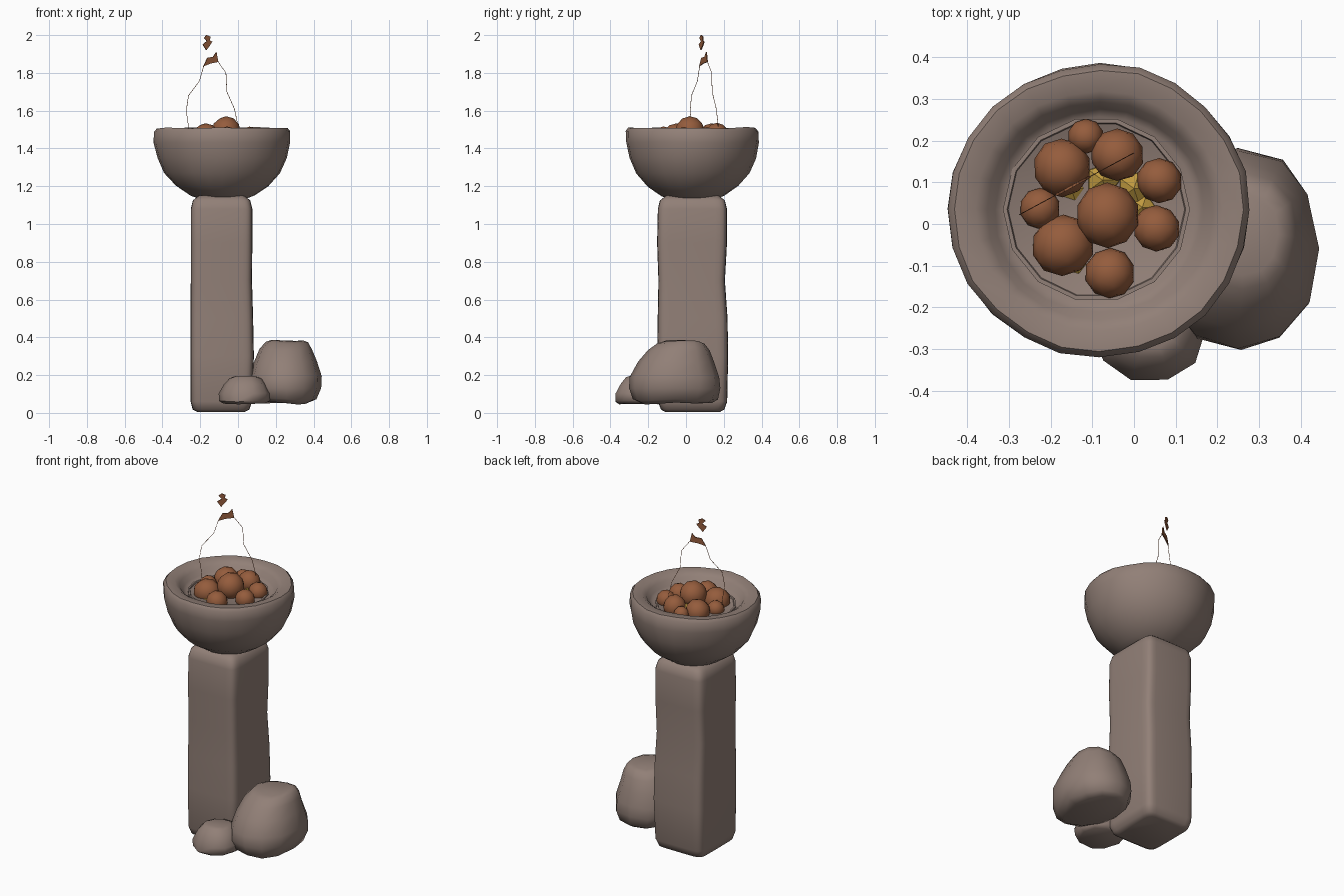
import bpy, bmesh, math
from mathutils import Vector, noise


def material(name, rgb):
    m = bpy.data.materials.new(name)
    m.diffuse_color = (*rgb, 1)
    return m


STONE = material("grey brown stone", (0.285, 0.214, 0.184))
COAL = material("burnt orange coal", (0.30, 0.108, 0.046))
GLOW = material("golden ember", (0.52, 0.32, 0.05))


def finish(bm, name, mat, angle=50, rough=0.0):
    if rough:
        for v in bm.verts:
            v.co += noise.noise_vector(v.co * 6) * rough
    bmesh.ops.recalc_face_normals(bm, faces=bm.faces)
    me = bpy.data.meshes.new(name)
    bm.to_mesh(me)
    bm.free()
    me.materials.append(mat)
    ob = bpy.data.objects.new(name, me)
    bpy.context.collection.objects.link(ob)
    bpy.ops.object.select_all(action='DESELECT')
    ob.select_set(True)
    bpy.context.view_layer.objects.active = ob
    bpy.ops.object.shade_smooth_by_angle(angle=math.radians(angle))
    return ob


def loft(name, rings, mat, segs, power=2.0, angle=50, rough=0.0):
    """Stack of superellipse rings (z, centre x, centre y, radius x, radius y)."""
    bm = bmesh.new()
    loops = []
    for z, cx, cy, rx, ry in rings:
        loop = []
        for i in range(segs):
            a = 2 * math.pi * i / segs
            c, s = math.cos(a), math.sin(a)
            px = math.copysign(abs(c) ** (2 / power), c)
            py = math.copysign(abs(s) ** (2 / power), s)
            loop.append(bm.verts.new((cx + rx * px, cy + ry * py, z)))
        loops.append(loop)
    for a, b in zip(loops, loops[1:]):
        for i in range(segs):
            j = (i + 1) % segs
            bm.faces.new((a[i], a[j], b[j], b[i]))
    bm.faces.new(loops[0][::-1])
    bm.faces.new(loops[-1])
    return finish(bm, name, mat, angle, rough)


# Square pillar, softly rounded and slightly pinched at the middle
loft("pillar", [
    (0.005, -0.09, 0.035, 0.125, 0.145), (0.018, -0.09, 0.035, 0.15, 0.168),
    (0.06, -0.088, 0.035, 0.163, 0.183), (0.3, -0.084, 0.036, 0.168, 0.187),
    (0.5, -0.086, 0.035, 0.166, 0.185), (0.7, -0.088, 0.03, 0.162, 0.176),
    (0.9, -0.087, 0.032, 0.163, 0.185), (1.08, -0.087, 0.034, 0.163, 0.183),
    (1.125, -0.087, 0.034, 0.152, 0.172), (1.15, -0.087, 0.034, 0.12, 0.14),
], STONE, 32, power=8)

# Bowl with thick rim and shallow floor
BOWL = [(0.10, 1.125), (0.17, 1.15), (0.245, 1.2), (0.307, 1.27), (0.343, 1.35),
        (0.36, 1.43), (0.36, 1.49), (0.345, 1.508), (0.295, 1.506),
        (0.268, 1.488), (0.25, 1.46), (0.23, 1.445)]
loft("bowl", [(z, -0.083, 0.033, r, r * 0.975) for r, z in BOWL],
     STONE, 24, rough=0.007)

# Ash bed: thin raised disc inside the bowl
loft("ash_bed", [(1.42, -0.09, 0.035, 0.224, 0.222), (1.452, -0.09, 0.035, 0.224, 0.222),
                 (1.452, -0.09, 0.035, 0.214, 0.212), (1.44, -0.09, 0.035, 0.21, 0.208)],
     STONE, 14, angle=30)

# Boulders at the foot
loft("large_rock", [
    (0.05, 0.25, -0.055, 0.12, 0.19), (0.07, 0.25, -0.06, 0.165, 0.225),
    (0.13, 0.25, -0.06, 0.19, 0.24), (0.19, 0.25, -0.06, 0.192, 0.235),
    (0.27, 0.25, -0.05, 0.168, 0.20), (0.335, 0.255, -0.035, 0.137, 0.165),
    (0.37, 0.26, -0.025, 0.108, 0.13), (0.38, 0.26, -0.02, 0.08, 0.10),
], STONE, 12, power=2.2, rough=0.012)
loft("small_rock", [
    (0.045, 0.035, -0.25, 0.11, 0.11), (0.06, 0.035, -0.25, 0.132, 0.13),
    (0.1, 0.035, -0.25, 0.134, 0.132), (0.15, 0.037, -0.245, 0.11, 0.11),
    (0.185, 0.04, -0.24, 0.085, 0.085), (0.194, 0.04, -0.24, 0.06, 0.06),
], STONE, 10, power=2.2, rough=0.008)


# Coals and the glowing embers between them: (x, y, top z, radius)
def lump(name, x, y, top, r, mat, sub, angle, rough):
    bm = bmesh.new()
    bmesh.ops.create_icosphere(bm, subdivisions=sub, radius=r)
    bmesh.ops.translate(bm, verts=bm.verts, vec=(x, y, top - r))
    finish(bm, name, mat, angle, rough)


COALS = [(-0.063, 0.02, 1.57, 0.077), (-0.173, 0.135, 1.535, 0.07),
         (-0.04, 0.165, 1.535, 0.064), (-0.115, 0.21, 1.505, 0.043),
         (0.06, 0.105, 1.515, 0.054), (0.055, -0.01, 1.515, 0.056),
         (-0.227, 0.04, 1.505, 0.049), (-0.17, -0.05, 1.535, 0.075),
         (-0.057, -0.117, 1.515, 0.06)]
for n, c in enumerate(COALS):
    lump(f"coal_{n + 1}", *c, COAL, 2, 45, 0.004)
EMBERS = [(-0.15, 0.085, 1.462, 0.04), (-0.075, 0.105, 1.475, 0.045),
          (0.0, 0.085, 1.475, 0.045), (0.02, 0.04, 1.468, 0.035),
          (-0.14, -0.095, 1.46, 0.035)]
for n, e in enumerate(EMBERS):
    lump(f"ember_{n + 1}", *e, GLOW, 1, 10, 0.0)


# Flame: thin plates in one slanted upright plane
def plane_point(x, z, side=0.0):
    return Vector((x - 0.47 * side, 0.03 + 0.54 * (x + 0.26) + 0.88 * side, z))


def plate(name, outline, t):
    bm = bmesh.new()
    f = bm.faces.new([bm.verts.new(plane_point(x, z, -t / 2)) for x, z in outline])
    new = bmesh.ops.extrude_face_region(bm, geom=[f])["geom"]
    bmesh.ops.translate(bm, verts=[v for v in new if isinstance(v, bmesh.types.BMVert)],
                        vec=plane_point(0, 0, t) - plane_point(0, 0))
    # extrusion leaves the first face in place as the back cap
    finish(bm, name, COAL, 30)


plate("flame_tip", [(-0.183, 1.835), (-0.145, 1.85), (-0.105, 1.858), (-0.115, 1.91),
                    (-0.132, 1.885), (-0.162, 1.88)], 0.006)
plate("flame_spark", [(-0.168, 1.92), (-0.15, 1.945), (-0.137, 1.965), (-0.15, 1.972),
                      (-0.147, 1.992), (-0.167, 2.0), (-0.18, 1.985), (-0.165, 1.968),
                      (-0.187, 1.95)], 0.006)

# Hair-thin flame edges on either side
EDGES = {"flame_edge_left": [(-0.26, 1.46), (-0.265, 1.53), (-0.275, 1.6), (-0.263, 1.68),
                             (-0.205, 1.757), (-0.182, 1.838)],
         "flame_edge_right": [(0.0, 1.46), (-0.003, 1.53), (-0.02, 1.61), (-0.06, 1.70),
                              (-0.065, 1.80), (-0.107, 1.86)]}
for name, path in EDGES.items():
    plate(name, path + [(x + 0.002, z) for x, z in reversed(path)], 0.002)
